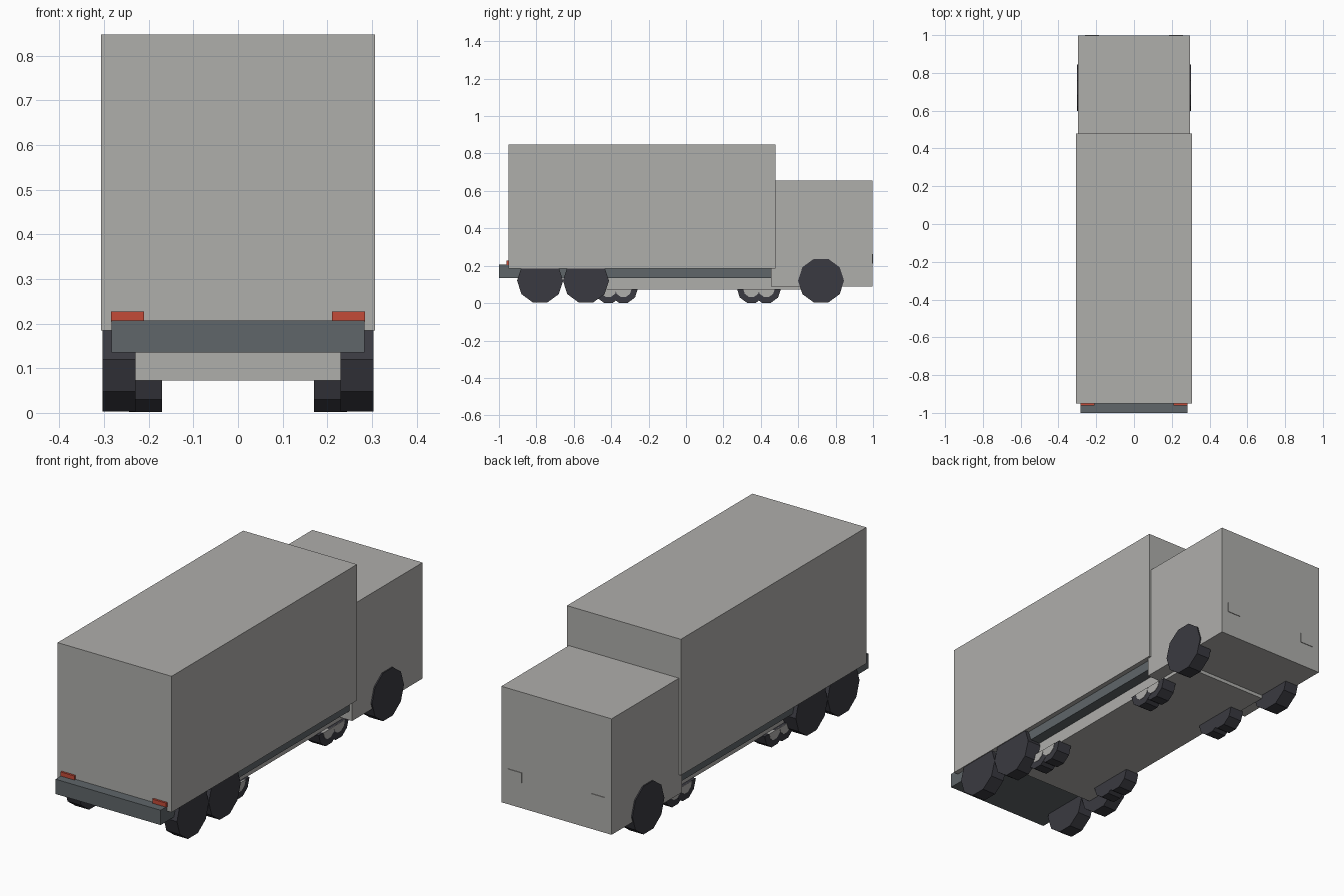
import bpy, bmesh, math

if "Cube" in bpy.data.objects:
    bpy.data.objects.remove(bpy.data.objects["Cube"])


def material(name, rgb):
    m = bpy.data.materials.new(name)
    m.diffuse_color = (*rgb, 1)
    m.use_nodes = True
    m.node_tree.nodes["Principled BSDF"].inputs["Base Color"].default_value = m.diffuse_color
    return m


GREY = material("body grey", (0.43, 0.425, 0.41))
STEEL = material("chassis steel", (0.115, 0.133, 0.142))
RUBBER = material("dark rubber", (0.042, 0.042, 0.052))
RED = material("tail red", (0.55, 0.07, 0.04))


def finish(name, bm, mats):
    bmesh.ops.recalc_face_normals(bm, faces=bm.faces[:])
    me = bpy.data.meshes.new(name)
    bm.to_mesh(me)
    bm.free()
    for m in mats:
        me.materials.append(m)
    ob = bpy.data.objects.new(name, me)
    bpy.context.collection.objects.link(ob)
    return ob


def box(name, x, y, z, mat):
    """Box from (min, max) ranges."""
    bm = bmesh.new()
    bmesh.ops.create_cube(bm, size=1)
    for v in bm.verts:
        v.co = [r[0] if c < 0 else r[1] for c, r in zip(v.co, (x, y, z))]
    return finish(name, bm, [mat])


def side_prism(name, outline, x0, x1, mat):
    """Extrude a (y, z) outline along x."""
    bm = bmesh.new()
    face = bm.faces.new([bm.verts.new((x0, y, z)) for y, z in outline])
    res = bmesh.ops.extrude_face_region(bm, geom=[face])
    for v in res["geom"]:
        if isinstance(v, bmesh.types.BMVert):
            v.co.x = x1
    # extruding a lone face keeps both end caps
    return finish(name, bm, [mat])


def arc(y, z, r, start, steps, n):
    return [(y + r * math.cos(start + i * math.pi / 5),
             z + r * math.sin(start + i * math.pi / 5)) for i in range(steps)][:n]


# Main bodies
box("cargo_box", (-0.307, 0.307), (-0.95, 0.478), (0.184, 0.847), GREY)
box("cab", (-0.297, 0.297), (0.455, 0.997), (0.09, 0.655), GREY)
box("chassis", (-0.283, 0.283), (-1.0, 0.47), (0.135, 0.207), STEEL)
box("underbody", (-0.23, 0.23), (-0.6, 0.66), (0.073, 0.137), GREY)

for s, side in ((-1, "left"), (1, "right")):
    def span(a, b):
        return tuple(sorted((s * a, s * b)))

    # Lamps
    box("headlight_" + side, span(0.186, 0.26), (0.996, 1.0), (0.213, 0.263), GREY)
    box("tail_light_" + side, span(0.21, 0.284), (-0.96, -0.945), (0.205, 0.227), RED)

    # Ten-sided road wheels
    for label, y in (("rear", -0.78), ("middle", -0.535), ("front", 0.722)):
        side_prism(label + "_wheel_" + side, arc(y, 0.12, 0.123, 0, 10, 10),
                   s * 0.23, s * 0.303, RUBBER)

    # Small half wheels hanging under the body, with pale hubs
    for i, y in enumerate((-0.415, -0.335, 0.35, 0.43)):
        x_out = 0.244 - 0.001 * (i % 2)
        side_prism(f"small_wheel_{i}_{side}", arc(y, 0.075, 0.077, math.pi, 6, 6),
                   s * 0.17, s * x_out, RUBBER)
        side_prism(f"small_hub_{i}_{side}", arc(y, 0.075, 0.044, math.pi, 6, 6),
                   s * 0.23, s * (x_out + 0.002), GREY)
